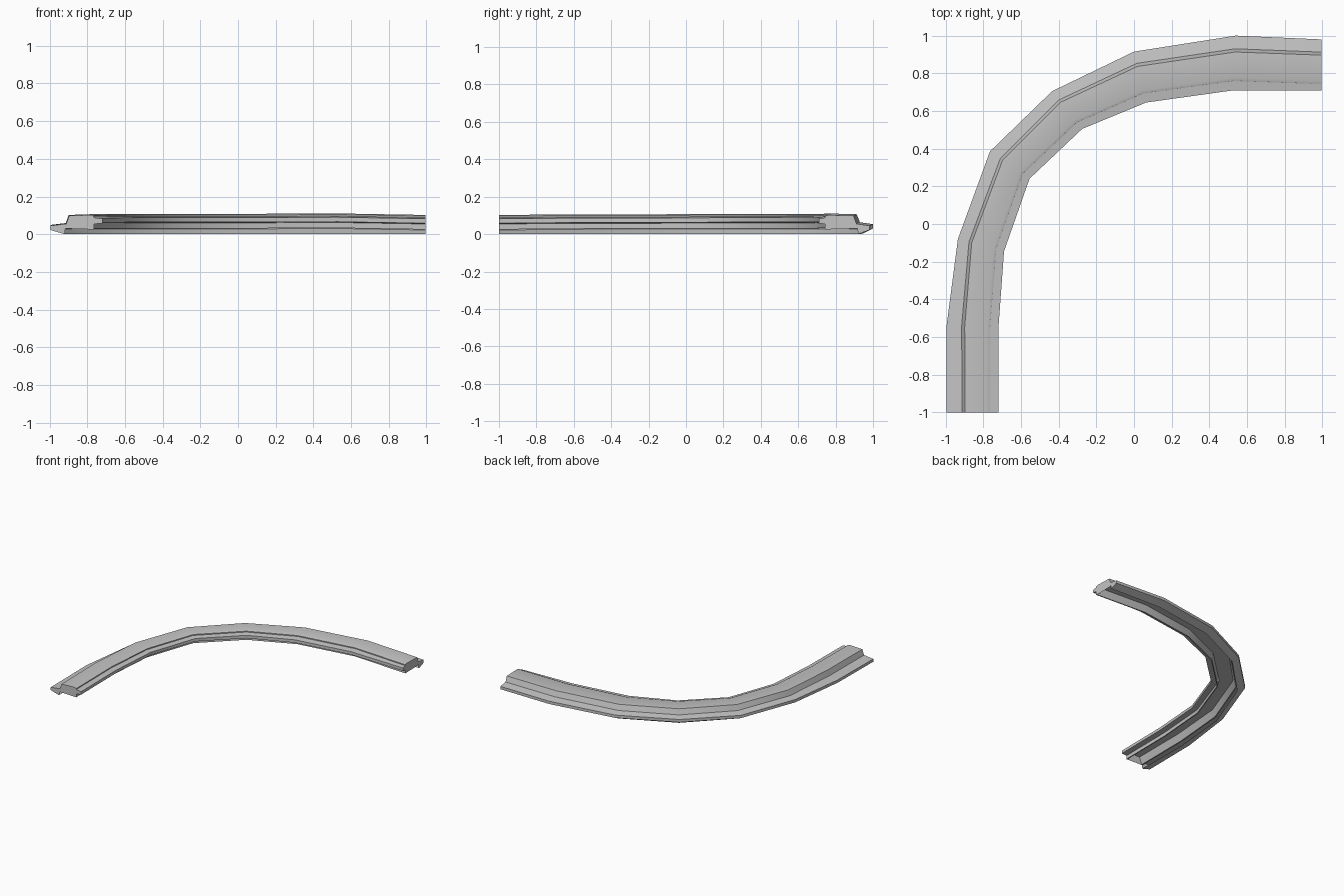
import bpy
import math
from mathutils import Vector

cube = bpy.data.objects.get("Cube")
if cube:
    bpy.data.objects.remove(cube, do_unlink=True)

grey = bpy.data.materials.new("plain_grey")
grey.use_nodes = True
grey.diffuse_color = (0.55, 0.55, 0.55, 1)
grey.node_tree.nodes["Principled BSDF"].inputs["Base Color"].default_value = grey.diffuse_color

# Stations along the bend: outer x, y, inner x, y, start and end of hump, lift
STATIONS = [
    (-0.995, -1.0, -0.72, -1.0, 0.27, 0.84, 0.0),
    (-0.995, -0.54, -0.72, -0.555, 0.26, 0.84, 0.004),
    (-0.935, -0.08, -0.69, -0.145, 0.21, 0.83, 0.004),
    (-0.765, 0.385, -0.555, 0.24, 0.23, 0.83, 0.006),
    (-0.435, 0.705, -0.275, 0.505, 0.20, 0.83, 0.006),
    (0.0, 0.915, 0.065, 0.645, 0.20, 0.82, 0.006),
    (0.54, 1.0, 0.53, 0.71, 0.21, 0.83, 0.008),
    (0.995, 0.98, 0.995, 0.71, 0.22, 0.88, 0.0),
]

# Profiles: (0 = outer edge, 1 = hump start, 2 = hump end, 3 = inner edge), offset, height
HUMP_OUTER = [(1, 0, 0.03), (1, 0.09, 0.098), (2, -0.06, 0.102), (2, 0, 0.096), (2, 0, 0.025)]
HUMP_UNDER = [(2, -0.03, 0.025), (2, -0.06, 0.085), (1, 0.12, 0.085), (1, 0.04, 0.03)]
FLANGE = [(1, 0, 0.0), (0, 0, 0.022), (0, 0, 0.045), (1, 0.03, 0.055)]
LIP = [(2, 0, 0.088), (3, 0, 0.082), (3, 0, 0.058), (2, 0, 0.054)]


def place(station, profile, shift=(0, 0, 0)):
    """Put a profile across the strip at one station."""
    ox, oy, ix, iy, start, end, lift = station
    outer, inner = Vector((ox, oy, 0)), Vector((ix, iy, 0))
    marks = (0, start, end, 1)
    up = Vector((0, 0, 1))
    return [outer.lerp(inner, marks[m] + d) + up * (z + (lift if z > 0 else 0)) + Vector(shift)
            for m, d, z in profile]


def add_mesh(name, verts, faces):
    mesh = bpy.data.meshes.new(name)
    mesh.from_pydata(verts, [], faces)
    mesh.materials.append(grey)
    obj = bpy.data.objects.new(name, mesh)
    bpy.context.collection.objects.link(obj)
    bpy.ops.object.select_all(action='DESELECT')
    obj.select_set(True)
    bpy.context.view_layer.objects.active = obj
    bpy.ops.object.shade_smooth_by_angle(angle=math.radians(32))
    return obj


def sweep(name, profile, closed=False):
    """Join the profile through all stations."""
    n = len(profile)
    verts = [v for s in STATIONS for v in place(s, profile)]
    faces = []
    for s in range(len(STATIONS) - 1):
        for j in range(n if closed else n - 1):
            k = (j + 1) % n
            faces.append((s * n + j, s * n + k, (s + 1) * n + k, (s + 1) * n + j))
    return add_mesh(name, verts, faces)


def end_plate(name, station, profile, inward, first):
    """Thin plate closing one end of a profile."""
    n = len(profile)
    verts = place(station, profile) + place(station, profile, inward)
    out, back = list(range(n)), list(range(n, 2 * n))
    faces = [out[::-1], back] if first else [out, back[::-1]]
    return add_mesh(name, verts, faces)


sweep("raised_channel", HUMP_OUTER + HUMP_UNDER, closed=True)
sweep("outer_flange", FLANGE)
sweep("inner_lip", LIP)

# End plates on both ends
for part, profile in (("channel", HUMP_OUTER), ("flange", FLANGE), ("lip", LIP)):
    end_plate(part + "_front_end", STATIONS[0], profile, (0, 0.006, 0), True)
    end_plate(part + "_left_end", STATIONS[-1], profile, (-0.006, 0, 0), False)
